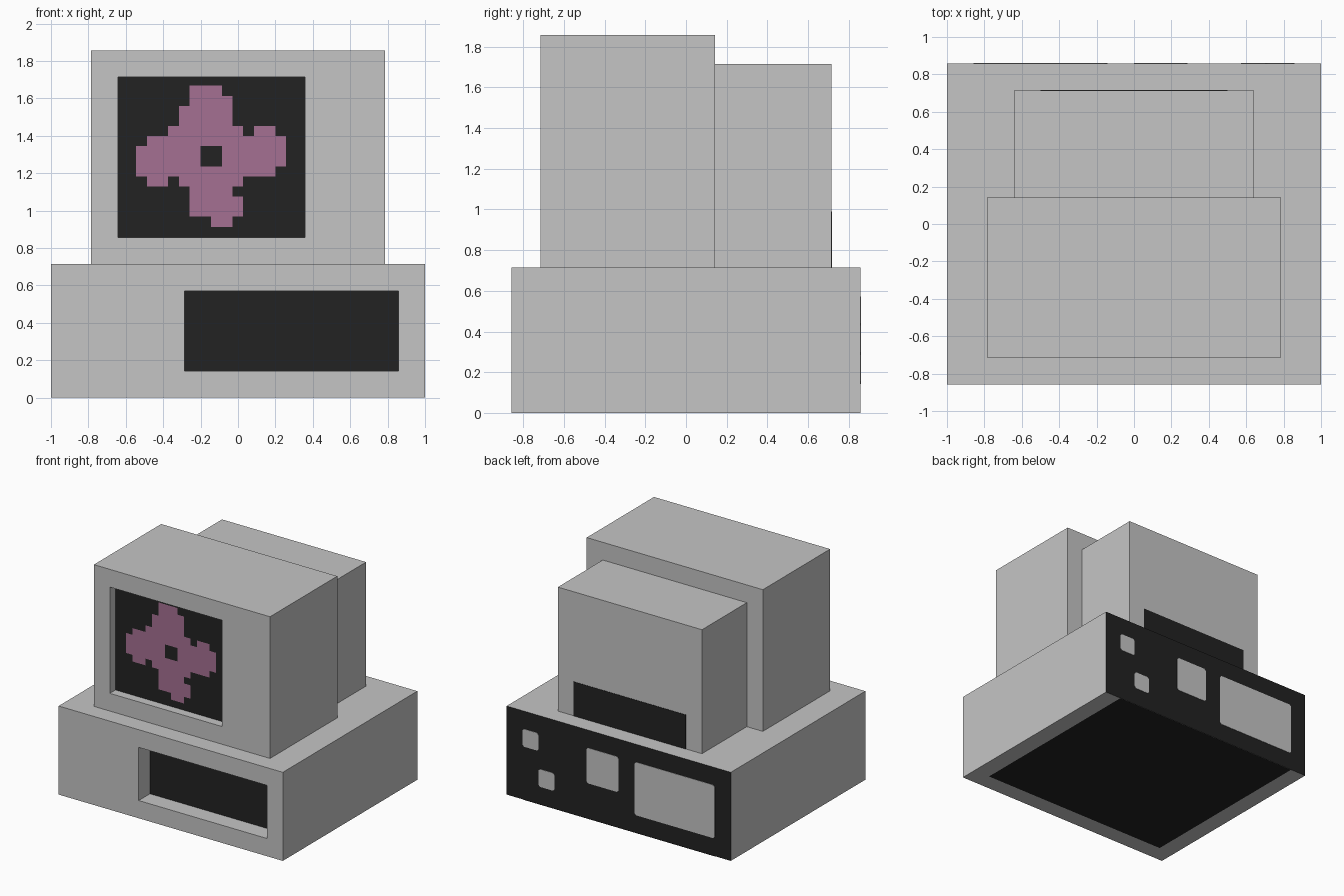
import bpy, bmesh

if "Cube" in bpy.data.objects:
    bpy.data.objects.remove(bpy.data.objects["Cube"])

U = 1 / 14  # building unit: the model is 28 units wide


def material(name, r, g, b):
    m = bpy.data.materials.new(name)
    m.diffuse_color = (r, g, b, 1)
    m.use_nodes = True
    m.node_tree.nodes["Principled BSDF"].inputs["Base Color"].default_value = m.diffuse_color
    return m


GREY = material("case grey", 0.56, 0.56, 0.56)
DARK = material("dark panel", 0.016, 0.016, 0.016)
PINK = material("screen pink", 0.376, 0.162, 0.287)


def finish(name, bm, *mats):
    bmesh.ops.recalc_face_normals(bm, faces=bm.faces[:])
    me = bpy.data.meshes.new(name)
    bm.to_mesh(me)
    bm.free()
    for m in mats:
        me.materials.append(m)
    ob = bpy.data.objects.new(name, me)
    bpy.context.collection.objects.link(ob)
    return ob


def case(name, x, y, z, recess=None, depth=0, dark_back=False):
    """Box given in units; recess = (x0, x1, z0, z1) sunk into the front."""
    bm = bmesh.new()

    def ring(x0, x1, z0, z1, yy):
        return [bm.verts.new((a * U, yy * U, c * U))
                for a, c in ((x0, z0), (x1, z0), (x1, z1), (x0, z1))]

    def bridge(a, b):
        for i in range(4):
            j = (i + 1) % 4
            bm.faces.new((a[i], a[j], b[j], b[i]))

    back, front = ring(*x, *z, y[1]), ring(*x, *z, y[0])
    bridge(back, front)
    bm.faces.new(back).material_index = int(dark_back)
    if recess:
        rim, floor = ring(*recess, y[0]), ring(*recess, y[0] + depth)
        bridge(front, rim)
        bridge(rim, floor)
        bm.faces.new(floor).material_index = 1
    else:
        bm.faces.new(front)
    return finish(name, bm, GREY, DARK)


def back_plate(name, x0, x1, z0, z1, y, mat, r=0.0):
    """Thin plate on a rear face, with corners cut by r."""
    bm = bmesh.new()
    if r:
        pts = [(x0 + r, z0), (x1 - r, z0), (x1, z0 + r), (x1, z1 - r),
               (x1 - r, z1), (x0 + r, z1), (x0, z1 - r), (x0, z0 + r)]
    else:
        pts = [(x0, z0), (x1, z0), (x1, z1), (x0, z1)]
    f = bm.faces.new([bm.verts.new((a, y, c)) for a, c in pts])
    ext = bmesh.ops.extrude_face_region(bm, geom=[f])["geom"]
    bmesh.ops.translate(bm, vec=(0, 0.003, 0),
                        verts=[v for v in ext if isinstance(v, bmesh.types.BMVert)])
    return finish(name, bm, mat)


# Main cases
case("base_case", (-14, 14), (-12, 12), (0, 10), (-4, 12, 2, 8), 2, dark_back=True)
case("monitor_front", (-11, 11), (-10, 2), (10, 26), (-9, 5, 12, 24), 1)
case("monitor_back", (-9, 9), (2, 10), (10, 24))

# Rear sockets and vent
for name, x0, x1, z0, z1 in (("upper_socket", 10, 12, 6, 8),
                             ("lower_socket", 8, 10, 2, 4),
                             ("square_socket", 0, 4, 4, 8),
                             ("wide_socket", -12, -2, 2, 8)):
    back_plate(name, x0 * U, x1 * U, z0 * U, z1 * U, 12 * U, GREY, 0.014)
back_plate("monitor_vent", -7 * U, 7 * U, 10 * U, 0.99, 10 * U, DARK)

# Dark underside panel, reaching the rear edge
bm = bmesh.new()
bm.faces.new([bm.verts.new((a * U, b * U, -0.002))
              for a, b in ((-12, -10), (-12, 12), (12, 12), (12, -10))])
under = finish("underside_panel", bm, DARK)
if under.data.polygons[0].normal.z > 0:
    under.data.flip_normals()

# Flower on the screen: filled column runs for each row, top to bottom
ROWS = [[(5, 8)], [(5, 9)], [(4, 9)], [(4, 9)], [(3, 10), (11, 13)], [(1, 14)],
        [(0, 6), (8, 14)], [(0, 6), (8, 14)], [(0, 13)], [(1, 3), (4, 10)],
        [(5, 9)], [(5, 10)], [(5, 10)], [(7, 9)]]
SX, SZ, LEFT, TOP = 0.0573, 0.0539, -0.545, 1.668
bm = bmesh.new()
for r, runs in enumerate(ROWS):
    for a, b in runs:
        for c in range(a, b):
            x, z = LEFT + c * SX, TOP - r * SZ
            bm.faces.new([bm.verts.new((px, -9 * U - 0.003, pz)) for px, pz in
                          ((x, z - SZ), (x + SX, z - SZ), (x + SX, z), (x, z))])
bmesh.ops.remove_doubles(bm, verts=bm.verts[:], dist=0.001)
flower = finish("screen_flower", bm, PINK)
if flower.data.polygons[0].normal.y > 0:
    flower.data.flip_normals()
